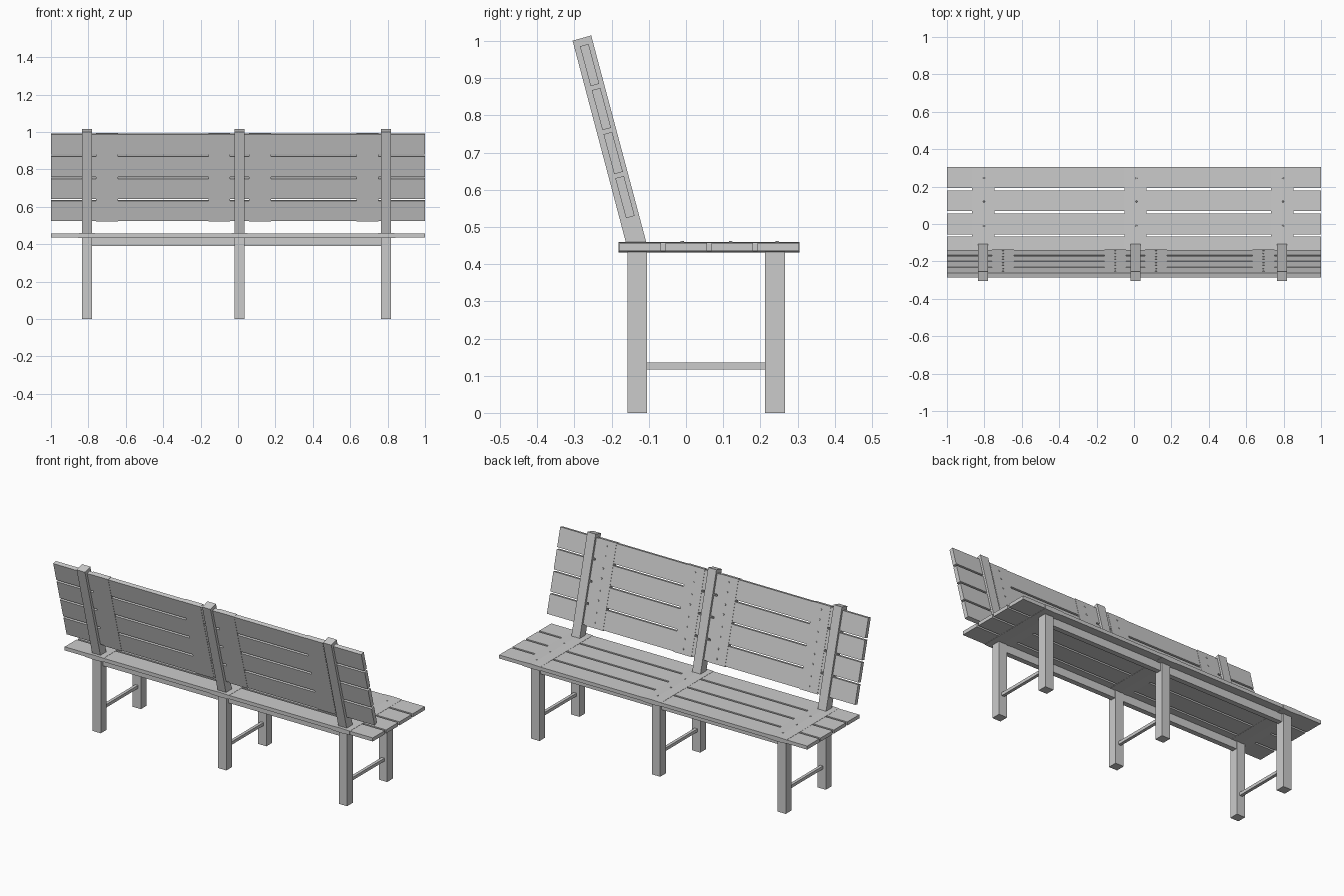
import bpy, bmesh, math
from mathutils import Matrix, Vector

if "Cube" in bpy.data.objects:
    bpy.data.objects.remove(bpy.data.objects["Cube"])

TILT = math.radians(15)
FRAMES = (-0.807, 0.008, 0.792)


def obj(name, bm, matrix=None):
    bmesh.ops.recalc_face_normals(bm, faces=bm.faces)
    me = bpy.data.meshes.new(name)
    bm.to_mesh(me)
    bm.free()
    o = bpy.data.objects.new(name, me)
    bpy.context.collection.objects.link(o)
    if matrix:
        o.matrix_world = matrix
    return o


def box(name, x, y, z, matrix=None):
    bm = bmesh.new()
    bmesh.ops.create_cube(bm, size=1)
    for v in bm.verts:
        v.co = Vector([(a + b) / 2 + c * (b - a) for (a, b), c in zip((x, y, z), v.co)])
    return obj(name, bm, matrix)


def prism(name, pts, offset):
    bm = bmesh.new()
    face = bm.faces.new([bm.verts.new(p) for p in pts])
    ext = bmesh.ops.extrude_face_region(bm, geom=[face])["geom"]
    bmesh.ops.translate(bm, vec=offset, verts=[g for g in ext if isinstance(g, bmesh.types.BMVert)])
    return obj(name, bm)


def screw(name, matrix):
    bm = bmesh.new()
    bmesh.ops.create_cone(bm, cap_ends=True, segments=8, radius1=0.006, radius2=0.004, depth=0.005)
    return obj(name, bm, matrix)


# Legs, stretchers, leaning posts and seat battens for each frame
for x in FRAMES:
    xs = (x - 0.027, x + 0.027)
    box("rear_leg", xs, (-0.158, -0.105), (0, 0.437))
    box("front_leg", xs, (0.213, 0.266), (0, 0.437))
    box("stretcher", (x - 0.009, x + 0.009), (-0.106, 0.214), (0.117, 0.135))
    prism("back_post", [(xs[0], -0.160, 0.452), (xs[0], -0.105, 0.452),
                        (xs[0], -0.255, 1.015), (xs[0], -0.305, 1.001)], (xs[1] - xs[0], 0, 0))
    profile = [(-0.06, 0.435), (0, 0.432), (0.06, 0.435), (0.06, 0.458), (0, 0.460), (-0.06, 0.458)]
    prism("seat_batten", [(x + px, -0.181, z) for px, z in profile], (0, 0.486, 0))
    for y in (-0.01, 0.12, 0.245):
        screw("seat_screw", Matrix.Translation((x + 0.005, y, 0.460)))

# Aprons under the seat, between the outer legs
for name, y in (("rear_apron", (-0.14, -0.11)), ("front_apron", (0.225, 0.255))):
    box(name, (FRAMES[0], FRAMES[2]), y, (0.39, 0.437))

# Seat slats
for i in range(4):
    y = -0.179 + 0.1237 * i
    box("seat_slat", (-1, 1), (y, y + 0.112), (0.436, 0.457))

# Back slats and battens, built upright then leaned back
lean = Matrix.Translation((0, -0.149, 0.524)) @ Matrix.Rotation(TILT, 4, 'X')
for i in range(4):
    z = 0.003 + 0.1225 * i
    box("back_slat", (-1, 1), (-0.012, 0.012), (z, z + 0.111), lean)
for x in (-0.70, -0.10, 0.118, 0.692):
    box("back_batten", (x - 0.058, x + 0.058), (-0.0135, 0.0135), (0, 0.484), lean)
    for i in range(4):
        for dz in (0.03, 0.085):
            local = Matrix.Translation((x, 0.0135, 0.1225 * i + dz)) @ Matrix.Rotation(-math.pi / 2, 4, 'X')
            screw("back_screw", lean @ local)
